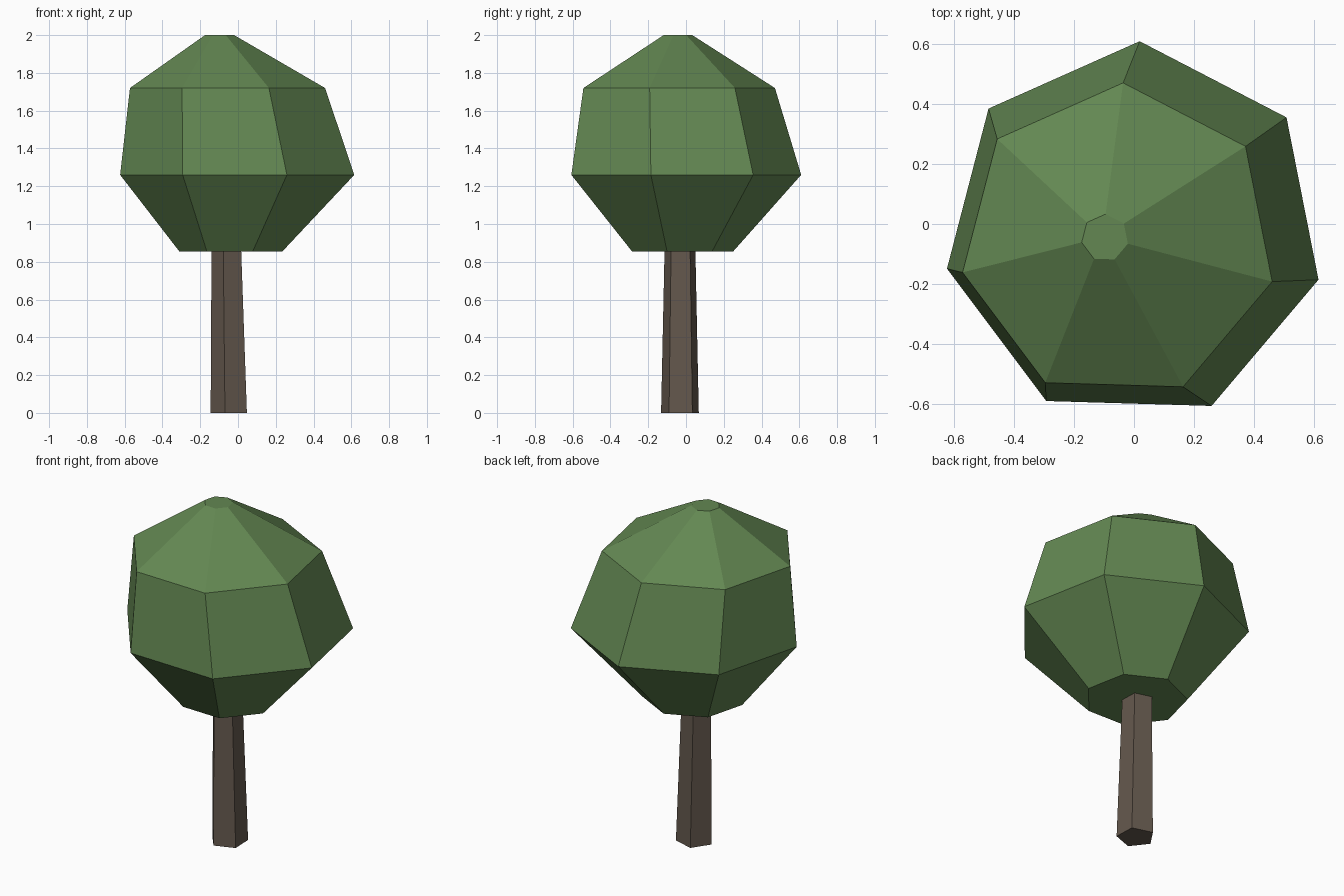
import bpy, bmesh
from math import cos, sin, radians, tau

cube = bpy.data.objects.get("Cube")
if cube:
    bpy.data.objects.remove(cube, do_unlink=True)


def flat_material(name, rgb):
    mat = bpy.data.materials.new(name)
    mat.use_nodes = True
    color = (*rgb, 1.0)
    mat.diffuse_color = color
    bsdf = mat.node_tree.nodes["Principled BSDF"]
    bsdf.inputs["Base Color"].default_value = color
    bsdf.inputs["Roughness"].default_value = 0.9
    return mat


def loft(name, sides, start, rings, mat):
    """Skin a stack of regular polygons, each (x, y, z, radius), and cap both ends."""
    bm = bmesh.new()
    loops = []
    for x, y, z, r in rings:
        angles = [radians(start) + tau * i / sides for i in range(sides)]
        loops.append([bm.verts.new((x + r * cos(a), y + r * sin(a), z)) for a in angles])
    for low, high in zip(loops, loops[1:]):
        for i in range(sides):
            j = (i + 1) % sides
            bm.faces.new((low[i], low[j], high[j], high[i]))
    bm.faces.new(loops[0][::-1])
    bm.faces.new(loops[-1])
    mesh = bpy.data.meshes.new(name)
    bm.to_mesh(mesh)
    bm.free()
    mesh.materials.append(mat)
    obj = bpy.data.objects.new(name, mesh)
    bpy.context.collection.objects.link(obj)
    return obj


leaf_green = flat_material("leaf green", (0.125, 0.245, 0.085))
bark_brown = flat_material("bark brown", (0.127, 0.098, 0.074))

# Tapered five-sided trunk, tucked into the crown
loft("trunk", 5, -106, [
    (-0.04, -0.031, 0.0, 0.105),
    (-0.055, -0.031, 0.9, 0.085),
], bark_brown)

# Leaning seven-sided crown
loft("crown", 7, 88.3, [
    (-0.036, -0.03, 0.855, 0.28),
    (0.0, -0.026, 1.26, 0.636),
    (-0.052, -0.059, 1.72, 0.53),
    (-0.097, -0.046, 2.0, 0.079),
], leaf_green)
